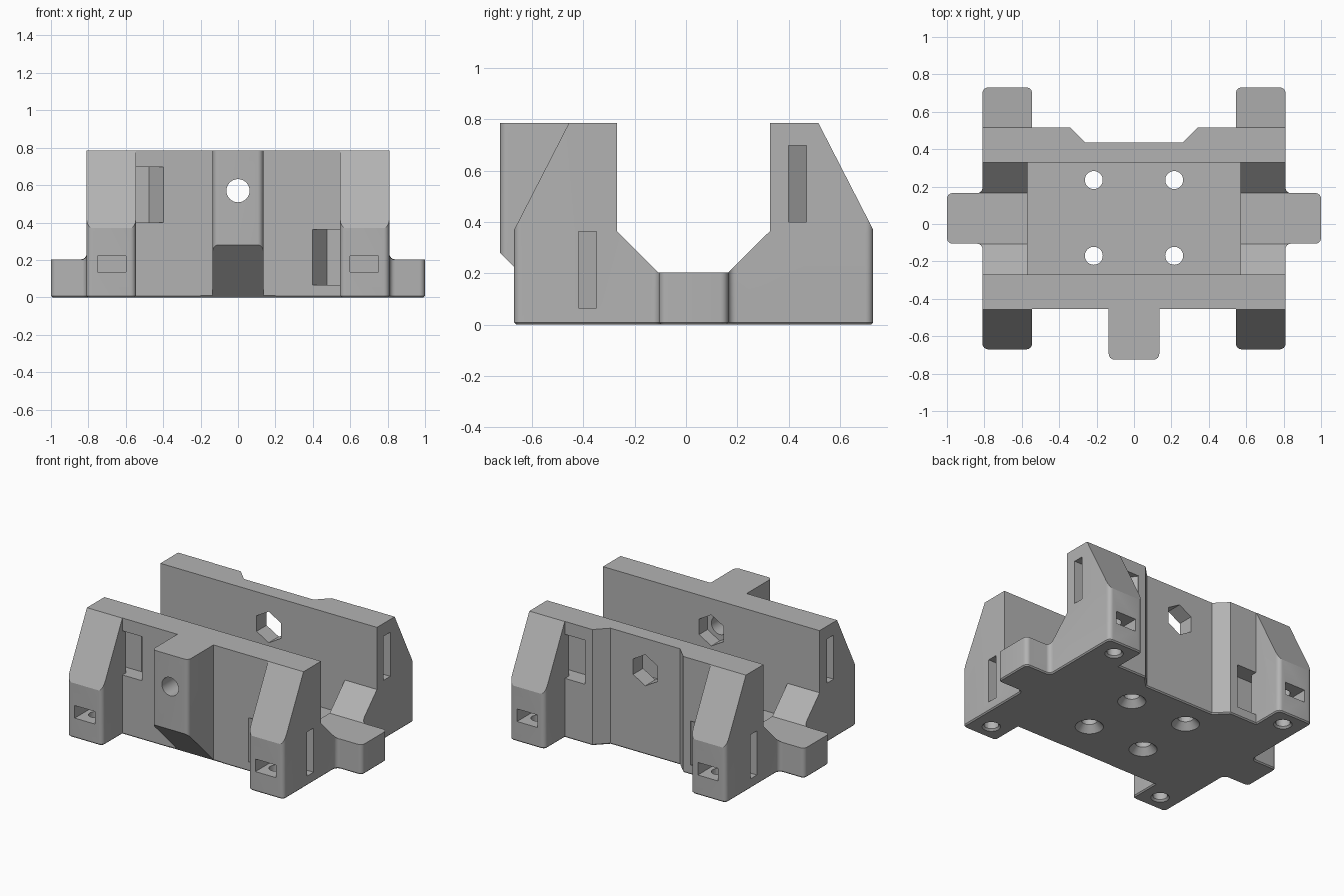
import bpy, bmesh
from math import pi, cos, sin, tan
from mathutils import Vector

cube = bpy.data.objects.get("Cube")
if cube:
    bpy.data.objects.remove(cube, do_unlink=True)

grey = bpy.data.materials.new("plain_grey")
grey.use_nodes = True
grey.diffuse_color = (0.45, 0.45, 0.45, 1)
grey.node_tree.nodes["Principled BSDF"].inputs["Base Color"].default_value = (0.45, 0.45, 0.45, 1)

TOP = 0.785


def finish(name, bm):
    bmesh.ops.recalc_face_normals(bm, faces=bm.faces[:])
    mesh = bpy.data.meshes.new(name)
    bm.to_mesh(mesh)
    bm.free()
    mesh.materials.append(grey)
    ob = bpy.data.objects.new(name, mesh)
    bpy.context.collection.objects.link(ob)
    return ob


def prism(name, points, axis, low, high, bevel=0):
    """Extrude a flat outline along the x, y or z axis."""
    place = {"x": lambda a, b: (low, a, b),
             "y": lambda a, b: (a, low, b),
             "z": lambda a, b: (a, b, low)}[axis]
    bm = bmesh.new()
    face = bm.faces.new([bm.verts.new(place(a, b)) for a, b in points])
    out = bmesh.ops.extrude_face_region(bm, geom=[face])
    shift = Vector([high - low if axis == c else 0 for c in "xyz"])
    moved = [g for g in out["geom"] if isinstance(g, bmesh.types.BMVert)]
    bmesh.ops.translate(bm, verts=moved, vec=shift)
    bmesh.ops.recalc_face_normals(bm, faces=bm.faces[:])
    if bevel:
        rim = [e for e in bm.edges if all(v.co.z == low for v in e.verts)]
        bmesh.ops.bevel(bm, geom=rim, offset=bevel, segments=1, affect="EDGES")
    return finish(name, bm)


def box(name, x, y, z):
    return prism(name, [(x[0], y[0]), (x[1], y[0]), (x[1], y[1]), (x[0], y[1])], "z", *z)


def ring(r, sides, cx=0, cy=0, turn=0):
    return [(cx + r * cos(turn + 2 * pi * i / sides), cy + r * sin(turn + 2 * pi * i / sides))
            for i in range(sides)]


def cone(name, x, y, r_low, r_high, z_low, z_high):
    bm = bmesh.new()
    bmesh.ops.create_cone(bm, cap_ends=True, segments=32, radius1=r_low, radius2=r_high,
                          depth=z_high - z_low)
    bmesh.ops.translate(bm, verts=bm.verts[:], vec=(x, y, (z_low + z_high) / 2))
    return finish(name, bm)


def rounded(corners, steps=6):
    """Replace each (x, y, radius) corner by an arc."""
    pts = []
    for i, (x, y, r) in enumerate(corners):
        p = Vector((x, y))
        if not r:
            pts.append((x, y))
            continue
        a = (Vector(corners[i - 1][:2]) - p).normalized()
        b = (Vector(corners[(i + 1) % len(corners)][:2]) - p).normalized()
        centre = p + (a + b) * r
        for k in range(steps + 1):
            t = k / steps * pi / 2
            pts.append(tuple(centre - b * r * cos(t) - a * r * sin(t)))
    return pts


def cut(body, cutter):
    cutter.hide_render = True
    mod = body.modifiers.new("cut", "BOOLEAN")
    mod.operation = "DIFFERENCE"
    mod.solver = "EXACT"
    mod.object = cutter
    bpy.context.view_layer.objects.active = body
    bpy.ops.object.modifier_apply(modifier=mod.name)
    bpy.data.objects.remove(cutter, do_unlink=True)


# Plan outline: front boss, corner posts, side tabs, recessed back wall
R = 0.03
half = [(0.135, -0.725, R), (0.135, -0.455, 0), (0.545, -0.455, 0), (0.545, -0.67, R),
        (0.81, -0.67, R), (0.81, -0.105, R), (1, -0.105, R), (1, 0.165, R),
        (0.81, 0.165, R), (0.81, 0.73, R), (0.545, 0.73, R), (0.545, 0.515, 0),
        (0.34, 0.515, 0), (0.26, 0.435, 0)]
outline = half + [(-x, y, r) for x, y, r in reversed(half)]
body = prism("cradle_body", rounded(outline), "z", 0, TOP, bevel=0.008)

# Central channel, and the chamfered saddle through both ends
cut(body, box("channel", (-0.57, 0.57), (-0.27, 0.328), (0.135, 1)))
cut(body, prism("saddle", [(-0.27, 1), (-0.27, 0.365), (-0.108, 0.203), (0.165, 0.203),
                           (0.328, 0.365), (0.328, 1)], "x", -1.2, 1.2))

# Sloping underside of the boss
cut(body, prism("boss_slope", [(-0.8, 0.355), (-0.445, 0), (-0.445, -0.1), (-0.8, -0.1)],
                "x", -0.2, 0.2))

for side in (-1, 1):
    span = sorted((side * 0.5, side * 0.9))
    # Sloping outer faces of the posts
    cut(body, prism("front_slope", [(-0.67, 0.37), (-0.457, TOP), (-0.457, 1), (-0.9, 1),
                                    (-0.9, 0.37), ], "x", *span))
    cut(body, prism("back_slope", [(0.73, 0.37), (0.517, TOP), (0.517, 1), (0.9, 1),
                                   (0.9, 0.37)], "x", *span))
    # Strap slots through the posts, ending in a slanted pocket in the wall
    for back in (False, True):
        low = 0.4 if (side > 0) == back else 0.065
        plan = [(0.9, -0.42), (0.9, -0.35), (0.475, -0.35), (0.395, -0.46), (0.395, -0.55),
                (0.545, -0.55), (0.545, -0.42)]
        plan = [(side * x, 0.05 - y if back else y) for x, y in plan]
        cut(body, prism("strap_slot", plan, "z", low, low + 0.298))
        # Nut slot in the post face and screw hole below it
        y = (0.53, 0.8) if back else (-0.74, -0.47)
        nut_x = sorted((side * 0.6, side * 0.752))
        cut(body, box("nut_slot", nut_x, y, (0.135, 0.22)))
        hole_y = 0.615 if back else -0.555
        cut(body, cone("post_hole", side * 0.675, hole_y, 0.045, 0.045, -0.1, 0.3))
        cut(body, cone("post_hole_rim", side * 0.675, hole_y, 0.067, 0.043, -0.01, 0.014))
        # Countersunk floor holes
        floor_y = 0.235 if back else -0.17
        cut(body, cone("floor_hole", side * 0.215, floor_y, 0.048, 0.048, -0.1, 0.3))
        cut(body, cone("countersink", side * 0.215, floor_y, 0.096, 0.046, -0.01, 0.045))

# Bolt hole through the boss, nut recess inside it, hexagonal opening in the back wall
cut(body, prism("bolt_hole", ring(0.062, 32, 0, 0.57), "y", -0.9, -0.2))
cut(body, prism("nut_recess", ring(0.105, 6, 0, 0.57, pi / 6), "y", -0.36, -0.2))
cut(body, prism("back_opening", ring(0.105, 6, 0, 0.57, pi / 6), "y", 0.25, 0.6))

body.select_set(True)
bpy.context.view_layer.objects.active = body
bpy.ops.object.shade_smooth_by_angle(angle=pi / 7)
